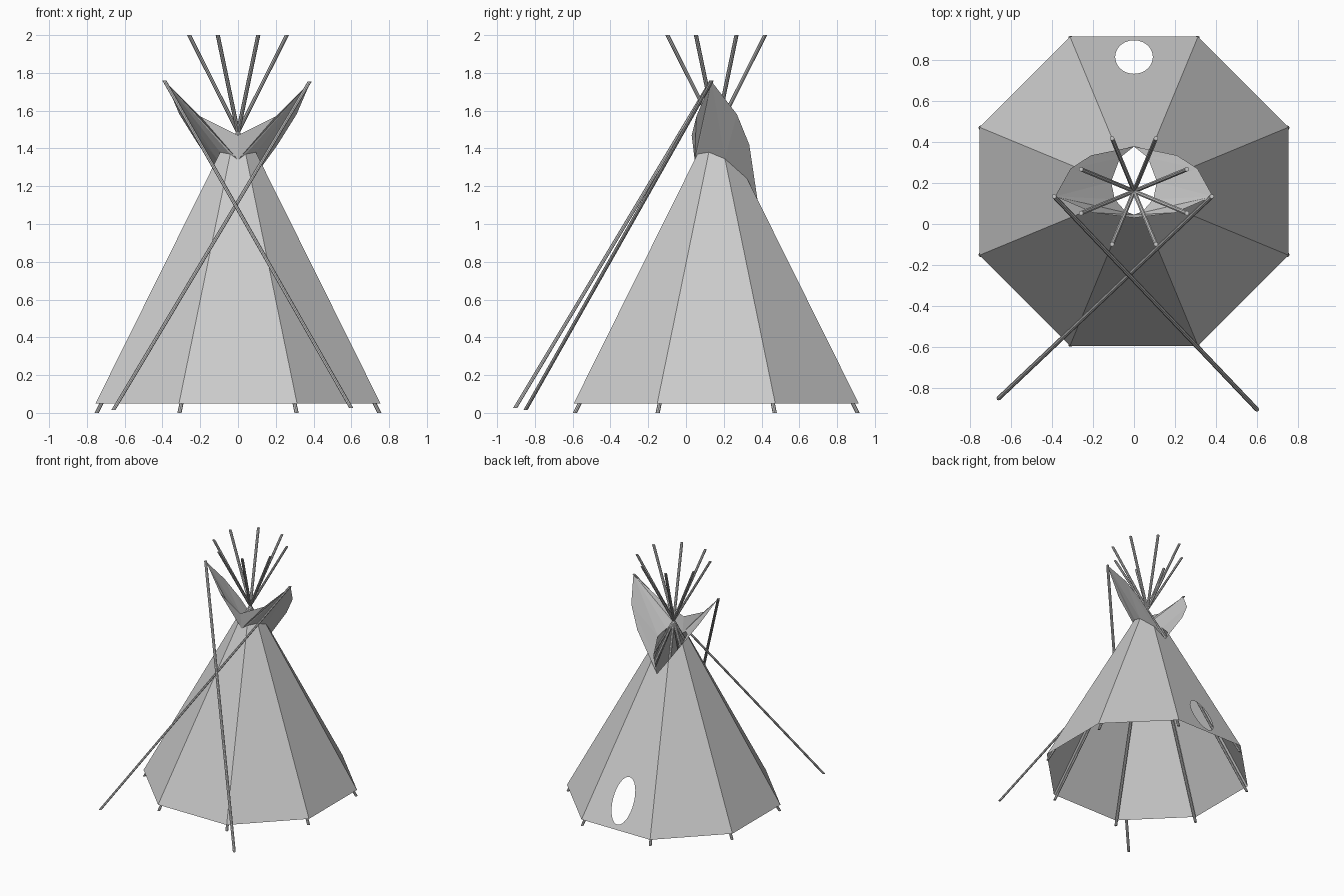
import bpy, bmesh, math
from mathutils import Vector

if "Cube" in bpy.data.objects:
    bpy.data.objects.remove(bpy.data.objects["Cube"], do_unlink=True)

CY = 0.16          # tent centre in y
APEX = 1.57        # where the cover planes would meet
HEM = 0.05         # lower edge of the cover
SLOPE = 2.015

grey = bpy.data.materials.new("plain grey")
grey.use_nodes = True
grey.diffuse_color = (0.6, 0.6, 0.6, 1)
grey.node_tree.nodes["Principled BSDF"].inputs["Base Color"].default_value = (0.6, 0.6, 0.6, 1)


def finish(name, bm, smooth=False):
    mesh = bpy.data.meshes.new(name)
    bm.to_mesh(mesh)
    bm.free()
    mesh.materials.append(grey)
    for p in mesh.polygons:
        p.use_smooth = smooth
    obj = bpy.data.objects.new(name, mesh)
    bpy.context.collection.objects.link(obj)
    return obj


def corner(angle, z):
    """Point on a cover corner; angle is measured from the front."""
    r = (APEX - z) / SLOPE / math.cos(math.pi / 8)
    a = math.radians(angle)
    return Vector((r * math.sin(a), CY - r * math.cos(a), z))


def middle(sign, z):
    """Point on the middle line of the front (-1) or back (1) panel."""
    return Vector((0, CY + sign * (APEX - z) / SLOPE, z))


def pole(name, foot, top, radius=0.011, sides=8):
    """Straight pole with level-cut ends."""
    bm = bmesh.new()
    rings = []
    for end in (foot, top):
        rings.append([bm.verts.new(Vector(end) + Vector((
            radius * math.cos(math.tau * i / sides),
            radius * math.sin(math.tau * i / sides), 0))) for i in range(sides)])
    for i in range(sides):
        j = (i + 1) % sides
        bm.faces.new((rings[0][i], rings[0][j], rings[1][j], rings[1][i]))
    bm.faces.new(rings[0][::-1])
    bm.faces.new(rings[1])
    return finish(name, bm)


# Cover: eight panels with a cut upper edge that drops towards the back
angles = [22.5 + 45 * k for k in range(8)]
cut = [1.37, 1.38, 1.345, 1.24]
cut += cut[::-1]
bm = bmesh.new()
low = [bm.verts.new(corner(a, HEM)) for a in angles]
high = [bm.verts.new(corner(a, z)) for a, z in zip(angles, cut)]
front_mid = bm.verts.new(middle(-1, 1.34))
back_mid = bm.verts.new(middle(1, 1.13))
for k in range(8):
    n = (k + 1) % 8
    if k == 7:
        bm.faces.new((low[k], low[n], high[n], front_mid, high[k]))
    elif k != 3:
        bm.faces.new((low[k], low[n], high[n], high[k]))

# Back panel with an oval doorway
outline = [low[3], low[4], high[4], back_mid, high[3]]
oval = []
for i in range(32):
    t = math.tau * i / 32
    p = middle(1, 0.25 + 0.165 * math.sin(t))
    p.x = 0.092 * math.cos(t)
    oval.append(bm.verts.new(p))
edges = []
for loop in (outline, oval):
    for a, b in zip(loop, loop[1:] + loop[:1]):
        edges.append(bm.edges.get((a, b)) or bm.edges.new((a, b)))
bmesh.ops.triangle_fill(bm, use_beauty=True, edges=edges)
bmesh.ops.recalc_face_normals(bm, faces=bm.faces)
finish("tent_cover", bm)

# Smoke flaps: one side fanned from the cut edge to the tip, then mirrored
inner = [middle(-1, 1.34)] + [corner(a, z) for a, z in zip(angles[:4], cut)] + [middle(1, 1.13)]
outer = [(0, 0.03, 1.47), (0.2, 0.055, 1.57), (0.385, 0.135, 1.755),
         (0.31, 0.27, 1.58), (0.21, 0.335, 1.42)]
bm = bmesh.new()
b = [bm.verts.new(p) for p in inner]
o = [bm.verts.new(p) for p in outer]
for face in ((b[0], o[1], o[0]), (b[0], o[2], o[1]), (b[0], b[1], o[2]),
             (b[1], b[2], o[2]), (b[2], b[3], o[2]), (b[3], o[3], o[2]),
             (b[3], b[4], o[3]), (b[4], o[4], o[3]), (b[4], b[5], o[4])):
    bm.faces.new(face)
flaps = finish("smoke_flaps", bm)
mirror = flaps.modifiers.new("mirror", "MIRROR")
mirror.use_axis = (True, False, False)

# Frame poles under the corners, crossing above the cover
for k, a in enumerate(angles):
    d = Vector((math.sin(math.radians(a)), -math.cos(math.radians(a)), 0))
    centre = Vector((0, CY, 0))
    pole(f"frame_pole_{k + 1}", centre + d * 0.81, centre - d * 0.28 + Vector((0, 0, 2)))

# Long crossed poles that hold the flap tips from the front
pole("left_flap_pole", (-0.66, -0.85, 0.015), (0.38, 0.135, 1.755))
pole("right_flap_pole", (0.6, -0.905, 0.025), (-0.39, 0.135, 1.76))
